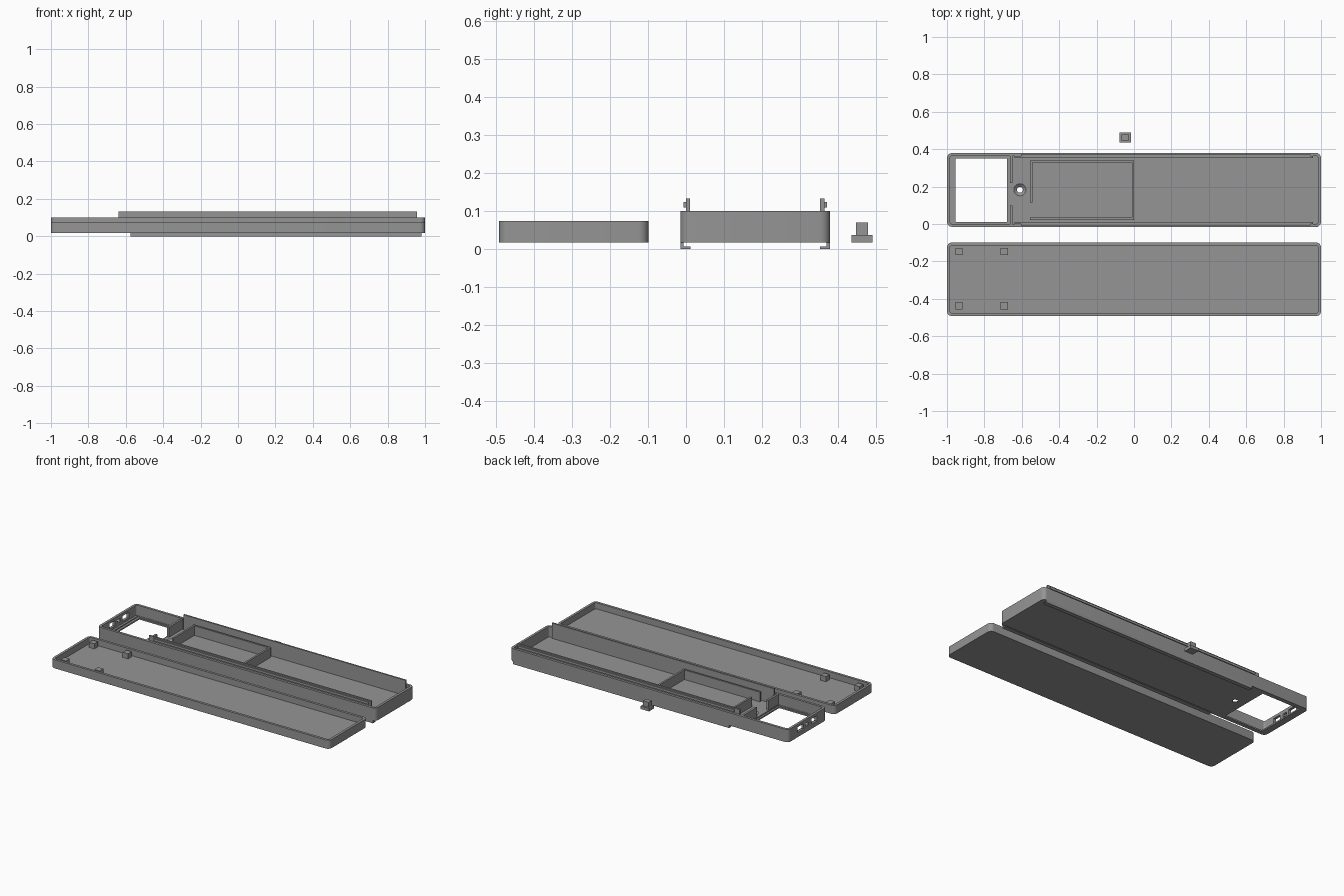
import bpy, bmesh, math

if "Cube" in bpy.data.objects:
    bpy.data.objects.remove(bpy.data.objects["Cube"])

grey = bpy.data.materials.new("mid_grey")
grey.diffuse_color = (0.30, 0.30, 0.30, 1)
grey.use_nodes = True
grey.node_tree.nodes["Principled BSDF"].inputs["Base Color"].default_value = grey.diffuse_color

FLOOR = 0.033      # top of both floors
WALL = 0.016       # side wall thickness
Y0, Y1 = -0.015, 0.379   # case depth
MID = (Y0 + Y1) / 2


def finish(bm, name):
    bmesh.ops.recalc_face_normals(bm, faces=bm.faces)
    me = bpy.data.meshes.new(name)
    bm.to_mesh(me)
    bm.free()
    me.materials.append(grey)
    ob = bpy.data.objects.new(name, me)
    bpy.context.collection.objects.link(ob)
    return ob


def box(name, x0, x1, y0, y1, z0, z1):
    bm = bmesh.new()
    bmesh.ops.create_cube(bm, size=1)
    for v in bm.verts:
        v.co = ((x0 + x1) / 2 + v.co.x * (x1 - x0),
                (y0 + y1) / 2 + v.co.y * (y1 - y0),
                (z0 + z1) / 2 + v.co.z * (z1 - z0))
    return finish(bm, name)


def ring(bm, x0, x1, y0, y1, z, r, steps=6):
    """Rounded rectangle of vertices."""
    out = []
    for i, (cx, cy) in enumerate([(x1 - r, y1 - r), (x0 + r, y1 - r),
                                  (x0 + r, y0 + r), (x1 - r, y0 + r)]):
        for k in range(steps + 1):
            a = math.pi / 2 * (i + k / steps)
            out.append(bm.verts.new((cx + r * math.cos(a), cy + r * math.sin(a), z)))
    return out


def tray(name, x0, x1, y0, y1, z0, z1):
    """Open box with rounded vertical corners."""
    bm = bmesh.new()
    w = WALL
    rings = [ring(bm, x0, x1, y0, y1, z0, 0.026),
             ring(bm, x0, x1, y0, y1, z1, 0.026),
             ring(bm, x0 + w, x1 - w, y0 + w, y1 - w, z1, 0.010),
             ring(bm, x0 + w, x1 - w, y0 + w, y1 - w, FLOOR, 0.010)]
    n = len(rings[0])
    for a, b in zip(rings, rings[1:]):
        for i in range(n):
            j = (i + 1) % n
            bm.faces.new((a[i], a[j], b[j], b[i]))
    bm.faces.new(rings[0])
    bm.faces.new(rings[-1])
    return finish(bm, name)


def cone(name, x, y, z0, z1, r0, r1):
    bm = bmesh.new()
    bmesh.ops.create_cone(bm, cap_ends=True, segments=32, radius1=r0, radius2=r1, depth=z1 - z0)
    bmesh.ops.translate(bm, verts=bm.verts, vec=(x, y, (z0 + z1) / 2))
    return finish(bm, name)


def cut(target, cutter):
    cutter.hide_render = True
    m = target.modifiers.new("cut", 'BOOLEAN')
    m.operation, m.solver, m.object = 'DIFFERENCE', 'EXACT', cutter
    bpy.context.view_layer.objects.active = target
    bpy.ops.object.modifier_apply(modifier=m.name)
    bpy.data.objects.remove(cutter)


def smooth(ob):
    bpy.ops.object.select_all(action='DESELECT')
    ob.select_set(True)
    bpy.context.view_layer.objects.active = ob
    bpy.ops.object.shade_smooth_by_angle(angle=math.radians(30))


# Main case with screen window, ledge, screw hole and end ports
case = tray("main_case", -1, 1, Y0, Y1, 0.017, 0.1)
cut(case, box("window_cutter", -0.955, -0.678, 0.012, 0.351, 0, 0.06))
cut(case, box("ledge_cutter", -0.970, -0.667, 0.003, 0.361, 0.026, 0.06))
cut(case, cone("screw_cutter", -0.61, 0.183, 0.0, 0.06, 0.016, 0.016))
cut(case, cone("countersink_cutter", -0.61, 0.183, 0.020, 0.0335, 0.016, 0.033))
for y0, y1, z0, z1 in [(0.085, 0.142, 0.047, 0.082), (0.17, 0.2, 0.055, 0.075),
                       (0.22, 0.285, 0.047, 0.082)]:
    cut(case, box("port_cutter", -1.05, -0.95, y0, y1, z0, z1))
smooth(case)

# Bulkhead beside the window, split by a cable gap
for y0, y1 in [(Y0 + 0.01, 0.10), (0.22, Y1 - 0.01)]:
    box("bulkhead", -0.664, -0.650, y0, y1, 0.03, 0.098)

# Battery compartment walls
TOP = 0.095
box("battery_wall_back", -0.555, 0, 0.328, 0.340, 0.03, TOP)
box("battery_wall_front", -0.555, 0, 0.022, 0.034, 0.03, TOP)
box("battery_wall_right", -0.012, 0, 0.022, 0.340, 0.03, TOP)
box("battery_wall_left", -0.555, -0.543, 0.115, 0.340, 0.03, TOP)

# Snap rails on top and L-shaped slide rails below, mirrored front to back
for s, side in ((-1, "front"), (1, "back")):
    def rail(name, x0, x1, d0, d1, z0, z1):
        a, b = sorted((MID + s * d0, MID + s * d1))
        box(name + "_" + side, x0, x1, a, b, z0, z1)
    rail("snap_rail", -0.64, 0.957, 0.171, 0.182, 0.033, 0.132)
    rail("snap_ridge", -0.605, 0.943, 0.181, 0.189, 0.109, 0.124)
    rail("slide_rail_web", -0.575, 0.98, 0.188, 0.197, 0, 0.018)
    rail("slide_rail_foot", -0.575, 0.98, 0.170, 0.190, 0, 0.006)

# Lid tray with four support posts
smooth(tray("lid", -1, 1, -0.492, -0.099, 0.017, 0.073))
for x in (-0.936, -0.694):
    for y in (-0.146, -0.437):
        box("lid_post", x - 0.019, x + 0.019, y - 0.019, y + 0.019, 0.03, 0.066)

# Loose push button
box("button_base", -0.077, -0.016, 0.436, 0.49, 0.017, 0.036)
box("button_stem", -0.067, -0.026, 0.447, 0.479, 0.035, 0.069)
